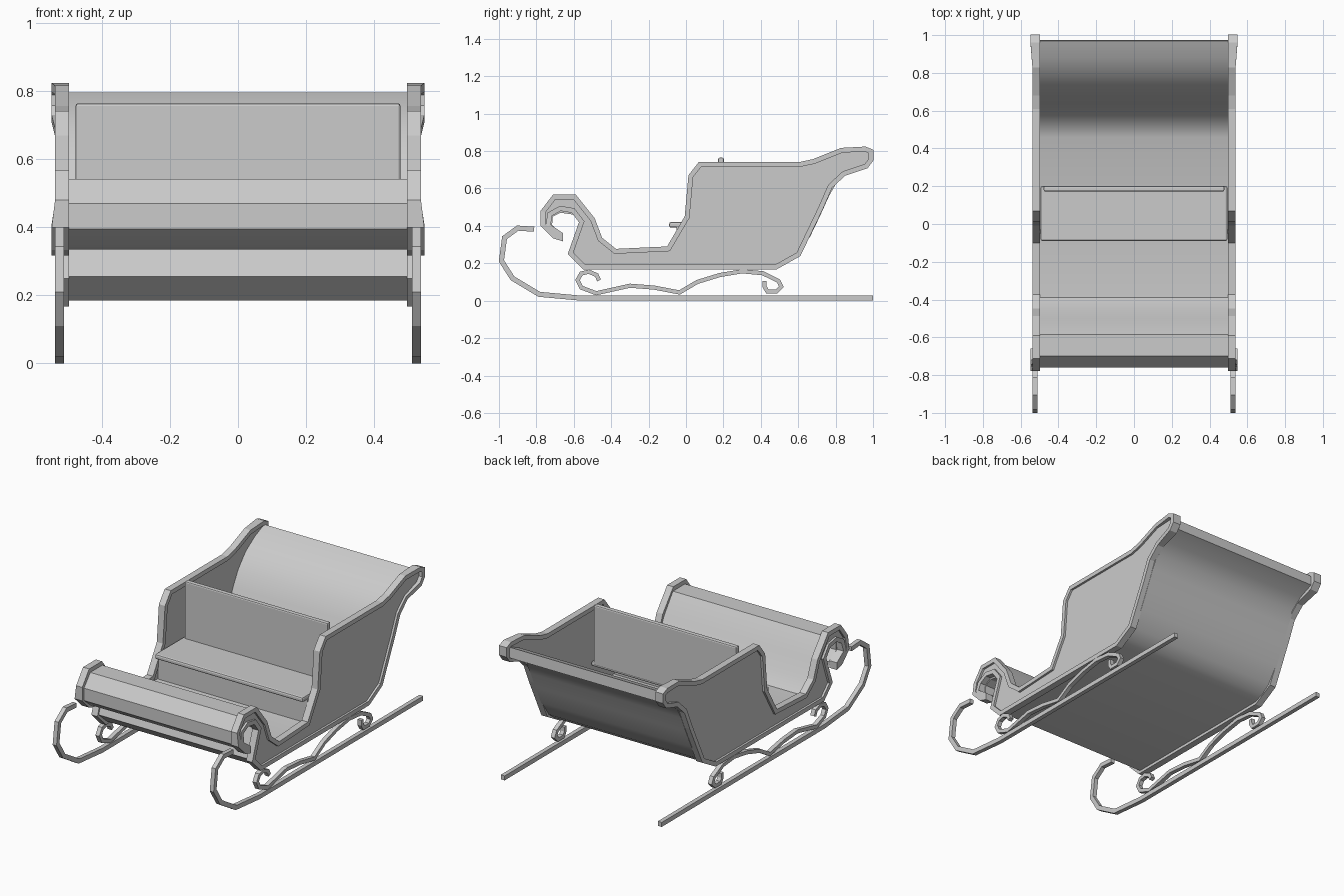
import bpy, bmesh, math
from mathutils import Vector

if "Cube" in bpy.data.objects:
    bpy.data.objects.remove(bpy.data.objects["Cube"])

def finish(name, bm, smooth=None, mirror=False):
    bmesh.ops.recalc_face_normals(bm, faces=bm.faces)
    me = bpy.data.meshes.new(name)
    bm.to_mesh(me)
    bm.free()
    ob = bpy.data.objects.new(name, me)
    bpy.context.collection.objects.link(ob)
    if mirror:
        ob.modifiers.new("mirror", 'MIRROR')
    if smooth:
        bpy.ops.object.select_all(action='DESELECT')
        ob.select_set(True)
        bpy.context.view_layer.objects.active = ob
        bpy.ops.object.shade_smooth_by_angle(angle=math.radians(smooth))
    return ob

def extrude_profile(name, pts, x0, x1, **kw):
    """Solid with a (y, z) profile between two x positions."""
    bm = bmesh.new()
    a = [bm.verts.new((x0, y, z)) for y, z in pts]
    b = [bm.verts.new((x1, y, z)) for y, z in pts]
    bm.faces.new(a)
    bm.faces.new(b[::-1])
    for i in range(len(pts)):
        j = (i + 1) % len(pts)
        bm.faces.new((a[i], a[j], b[j], b[i]))
    return finish(name, bm, **kw)

def miters(pts, closed):
    """Left-hand offset direction at each point of a path."""
    P = [Vector(p) for p in pts]
    n, out = len(P), []
    for i in range(n):
        d = []
        if closed or i > 0:
            d.append((P[i] - P[i - 1]).normalized())
        if closed or i < n - 1:
            d.append((P[(i + 1) % n] - P[i]).normalized())
        ns = [Vector((-v.y, v.x)) for v in d]
        m = sum(ns, Vector((0, 0))).normalized()
        out.append(m / max(m.dot(ns[0]), 0.6))
    return P, out

def band(name, pts, lo, hi, x0, outer_x, closed=False):
    """Rectangular strip following a (y, z) path, offset from lo to hi."""
    P, M = miters(pts, closed)
    bm = bmesh.new()
    rings = []
    for p, m in zip(P, M):
        a, b, x1 = p + m * lo, p + m * hi, outer_x(p)
        rings.append([bm.verts.new(c) for c in (
            (x0, a.x, a.y), (x1, a.x, a.y), (x1, b.x, b.y), (x0, b.x, b.y))])
    n = len(rings)
    for i in range(n if closed else n - 1):
        r, s = rings[i], rings[(i + 1) % n]
        for k in range(4):
            bm.faces.new((r[k], r[(k + 1) % 4], s[(k + 1) % 4], s[k]))
    if not closed:
        bm.faces.new(rings[0])
        bm.faces.new(rings[-1][::-1])
    return finish(name, bm, mirror=True)

def box(name, x, y0, y1, z0, z1, bevel):
    ob = extrude_profile(name, [(y0, z0), (y1, z0), (y1, z1), (y0, z1)], -x, x)
    if bevel:
        m = ob.modifiers.new("bevel", 'BEVEL')
        m.width, m.segments = bevel, 2
    return ob

# Side panel outline, clockwise from the front curl tip
outline = [(-.66, .32), (-.71, .335), (-.775, .40), (-.775, .48), (-.71, .565),
           (-.59, .565), (-.49, .44), (-.45, .335), (-.375, .275), (-.10, .288),
           (-.005, .45), (.015, .67), (.07, .74), (.61, .74), (.68, .755),
           (.83, .815), (.96, .822), (1.0, .805), (1.0, .75), (.97, .71),
           (.85, .67), (.78, .605), (.73, .49), (.61, .24), (.485, .17),
           (-.55, .17), (-.63, .25), (-.57, .42), (-.61, .472), (-.67, .482),
           (-.718, .455), (-.725, .405), (-.66, .36)]
extrude_profile("side_panel", outline, .503, .525, mirror=True)

def rim_x(p):
    return .548 if p.x > .94 or (p.x < -.64 and p.y < .42) else .538
band("side_rim", outline, 0.002, -.024, .497, rim_x, closed=True)

# Body: rolled dash, floor slab and curved back in one profile
body = [(-.66, .335), (-.70, .345), (-.76, .395), (-.76, .47), (-.70, .542),
        (-.585, .542), (-.50, .425), (-.455, .325), (-.39, .255), (.46, .25),
        (.53, .285), (.585, .345), (.63, .43), (.67, .53), (.72, .62),
        (.79, .70), (.88, .76), (.97, .797), (.975, .735), (.88, .695),
        (.81, .64), (.765, .56), (.72, .46), (.665, .345), (.60, .25),
        (.54, .205), (.48, .185), (-.54, .185), (-.62, .255), (-.56, .42),
        (-.60, .46), (-.67, .47), (-.712, .45), (-.716, .405), (-.66, .352)]
extrude_profile("body", body, -.503, .503, smooth=30)

# Seat with its riser and backrest
box("seat", .495, -.09, .20, .39, .42, .01)
box("seat_riser", .50, -.05, -.03, .24, .395, 0)
box("backrest", .478, .172, .202, .40, .765, .008)

# Runners with curled fronts
runner = [(-.812, .382), (-.90, .388), (-.97, .337), (-.987, .213), (-.928, .12),
          (-.785, .034), (-.56, .0135), (1.0, .0135)]
band("runner", runner, -.0135, .0135, .512, lambda p: .538)

# Scrollwork between runners and body
scroll = [(-.465, .108), (-.478, .137), (-.52, .155), (-.56, .145), (-.58, .11),
          (-.56, .07), (-.48, .04), (-.30, .08), (-.17, .07), (-.035, .044),
          (.06, .10), (.18, .137), (.30, .157), (.41, .147), (.495, .105),
          (.51, .075), (.485, .05), (.435, .05), (.42, .075), (.42, .105)]
band("scroll", scroll, -.011, .011, .512, lambda p: .538)
